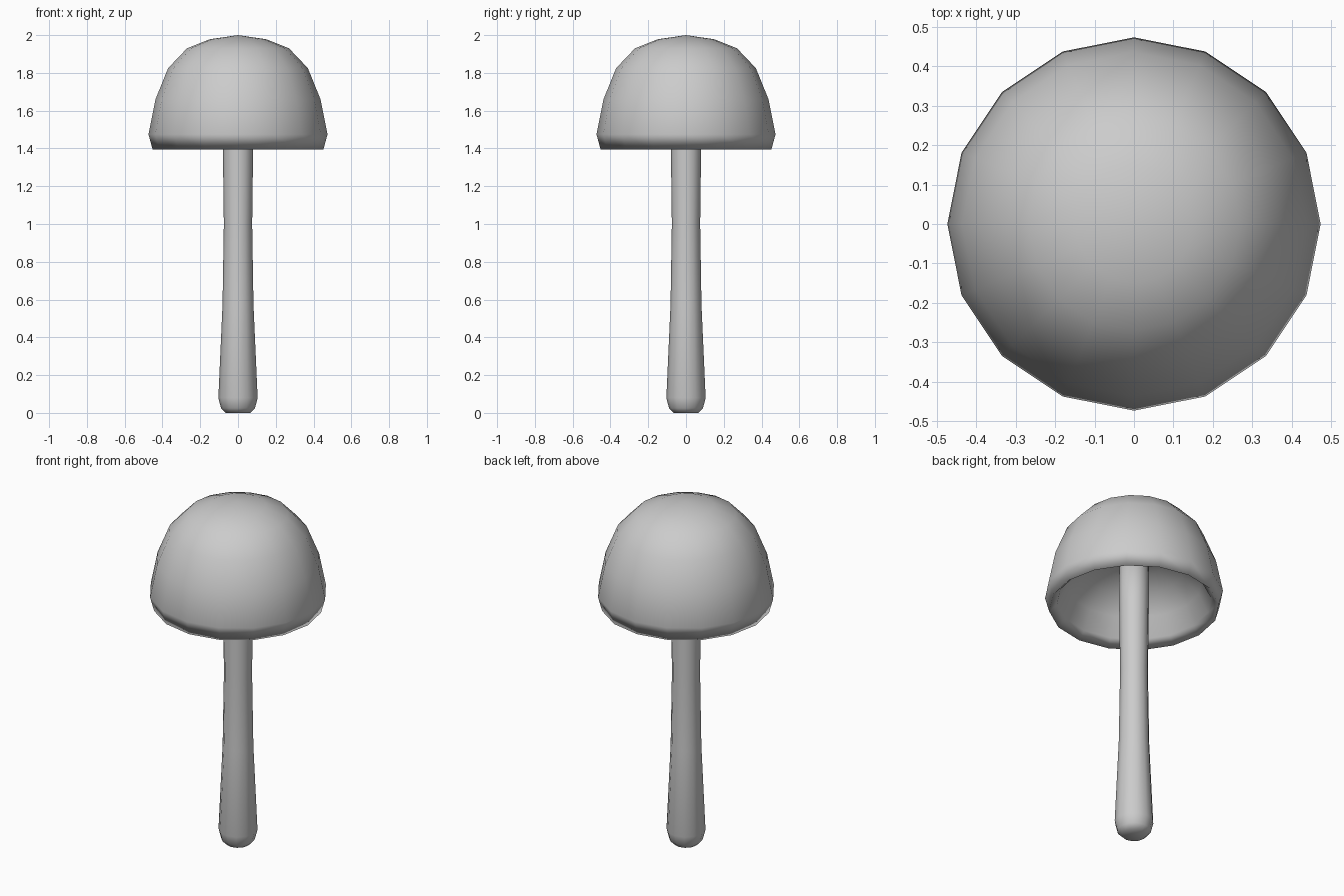
import bpy, bmesh, math

if "Cube" in bpy.data.objects:
    bpy.data.objects.remove(bpy.data.objects["Cube"])


def lathe(name, profile, sides):
    """Revolve (radius, z) points round z; radius 0 makes a pole."""
    bm = bmesh.new()
    rings = []
    for r, z in profile:
        if r == 0:
            rings.append([bm.verts.new((0, 0, z))])
        else:
            rings.append([bm.verts.new((r * math.cos(2 * math.pi * i / sides),
                                        r * math.sin(2 * math.pi * i / sides), z))
                          for i in range(sides)])
    for a, b in zip(rings, rings[1:]):
        for i in range(sides):
            j = (i + 1) % sides
            if len(a) == 1:
                bm.faces.new((a[0], b[j], b[i]))
            elif len(b) == 1:
                bm.faces.new((a[i], a[j], b[0]))
            else:
                bm.faces.new((a[i], a[j], b[j], b[i]))
    bmesh.ops.recalc_face_normals(bm, faces=bm.faces)
    for f in bm.faces:
        f.smooth = True
    mesh = bpy.data.meshes.new(name)
    bm.to_mesh(mesh)
    bm.free()
    obj = bpy.data.objects.new(name, mesh)
    bpy.context.collection.objects.link(obj)
    return obj


# Hollow cap: outer dome, rim turned in, shallow inner dome
lathe("cap", [(0, 2.0), (0.15, 1.978), (0.27, 1.93), (0.37, 1.825),
              (0.437, 1.66), (0.474, 1.475), (0.452, 1.394),
              (0.41, 1.435), (0.36, 1.54), (0.27, 1.63),
              (0.17, 1.68), (0.08, 1.70), (0, 1.70)], 16)

# Stem: rounded foot, slight waist, running up into the cap
lathe("stem", [(0, 0.0), (0.065, 0.0), (0.09, 0.025), (0.104, 0.08),
               (0.082, 0.57), (0.075, 1.0), (0.08, 1.4),
               (0.08, 1.70), (0, 1.71)], 12)
